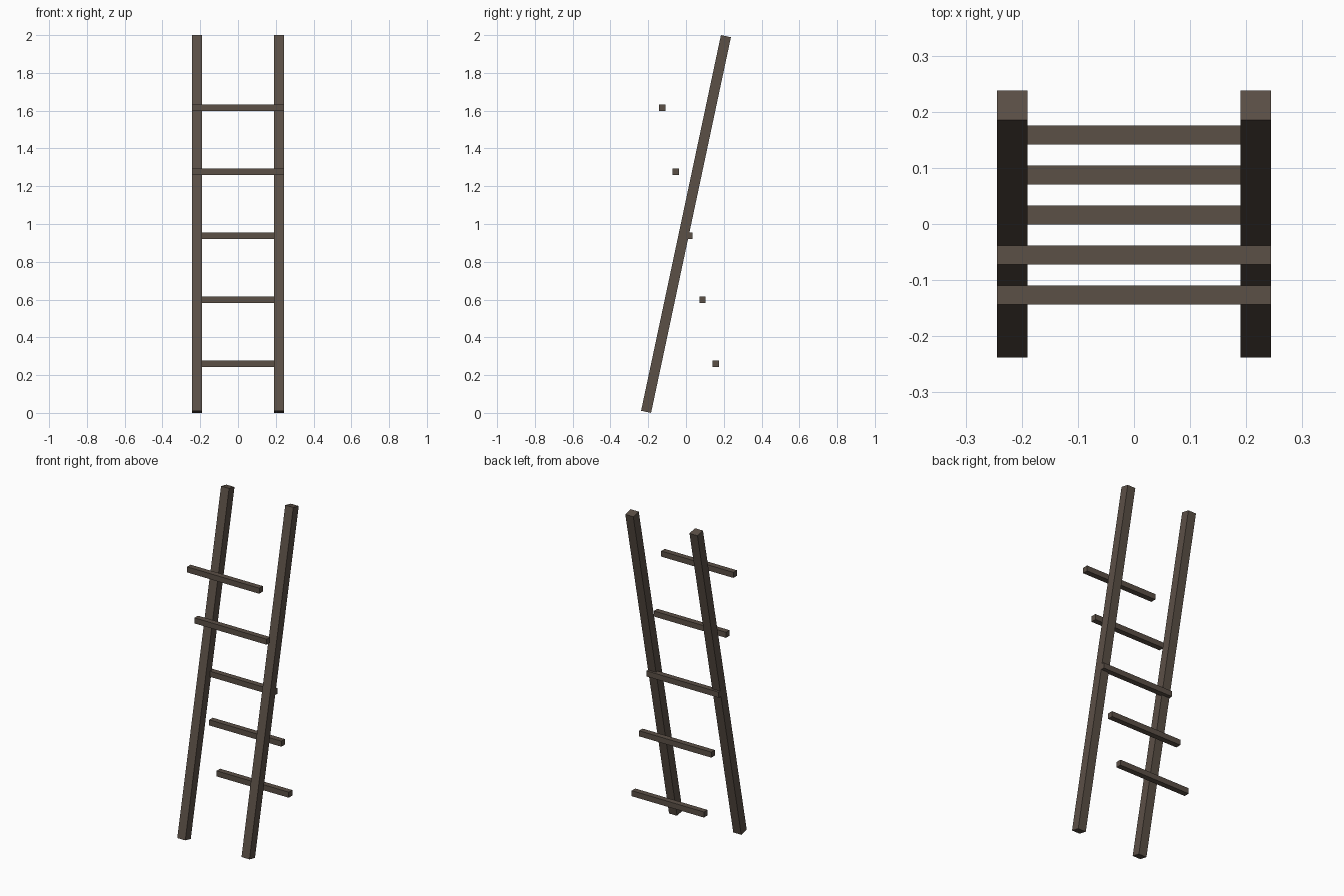
import bpy, math

if "Cube" in bpy.data.objects:
    bpy.data.objects.remove(bpy.data.objects["Cube"])

wood = bpy.data.materials.new("dark_wood")
wood.diffuse_color = (0.105, 0.08, 0.062, 1)
wood.use_nodes = True
wood.node_tree.nodes["Principled BSDF"].inputs["Base Color"].default_value = wood.diffuse_color


def beam(name, size, loc, tilt=0.0):
    bpy.ops.mesh.primitive_cube_add(size=1, location=loc, rotation=(tilt, 0, 0))
    ob = bpy.context.object
    ob.name = name
    ob.scale = size
    bpy.ops.object.transform_apply(location=False, rotation=False, scale=True)
    ob.data.materials.append(wood)
    return ob


# Two side rails, leaning back 12 degrees
LEAN = math.radians(12)
W = 0.054
LENGTH = (2 - W * math.sin(LEAN)) / math.cos(LEAN)
for side, x in (("left", -0.217), ("right", 0.217)):
    beam(f"{side}_rail", (W, W, LENGTH), (x, 0, 1), -LEAN)

# Five level rungs, stepping forward as they rise
for i in range(5):
    beam(f"rung_{i + 1}", (0.488, 0.034, 0.034),
         (0, 0.1585 - 0.0712 * i, 0.26 + 0.3388 * i))
